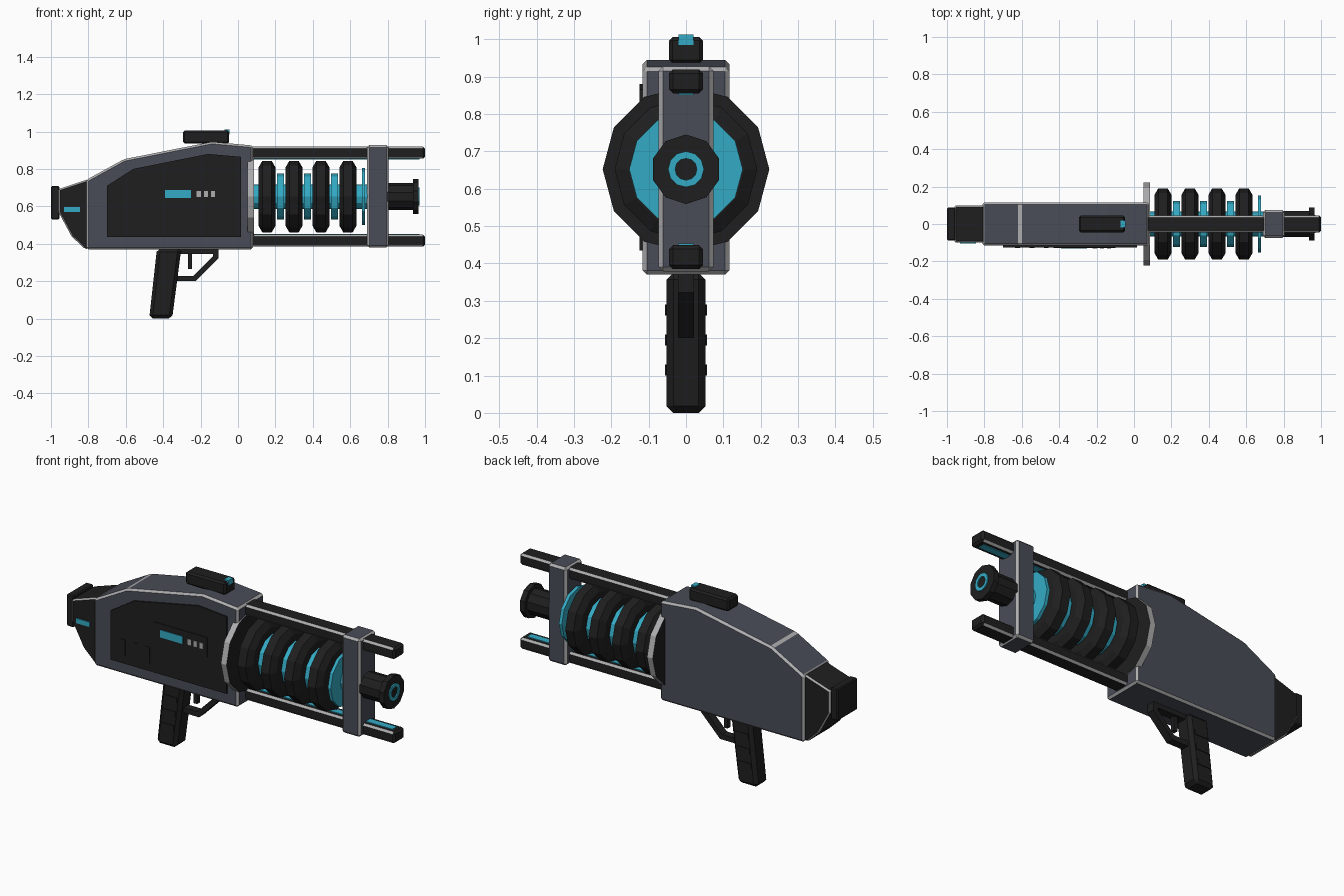
import bpy, bmesh, math

if "Cube" in bpy.data.objects:
    bpy.data.objects.remove(bpy.data.objects["Cube"])


def material(name, rgb):
    m = bpy.data.materials.new(name)
    m.diffuse_color = (*rgb, 1)
    m.use_nodes = True
    m.node_tree.nodes["Principled BSDF"].inputs["Base Color"].default_value = m.diffuse_color
    return m


SLATE = material("slate grey", (0.066, 0.073, 0.095))
BLACK = material("soft black", (0.0135, 0.0135, 0.0140))
CYAN = material("glow cyan", (0.034, 0.41, 0.56))
LIGHT = material("worn edge grey", (0.42, 0.42, 0.43))
ZC = 0.652  # height of the barrel axis


def finish(name, bm, mat, bevel=0, edge=None, limit=30, rule=None):
    """Chamfer sharp edges (optionally in a second colour) and make the object."""
    bmesh.ops.recalc_face_normals(bm, faces=bm.faces[:])
    if bevel:
        sharp = [e for e in bm.edges if e.calc_face_angle(0) > math.radians(limit)]
        bmesh.ops.bevel(bm, geom=sharp, offset=bevel, segments=1, profile=0.5,
                        affect='EDGES', material=1 if edge else 0)
        bm.normal_update()
    if rule:
        for f in bm.faces:
            f.material_index = rule(f)
    me = bpy.data.meshes.new(name)
    bm.to_mesh(me)
    bm.free()
    me.materials.append(mat)
    if edge:
        me.materials.append(edge)
    ob = bpy.data.objects.new(name, me)
    bpy.context.collection.objects.link(ob)
    return ob


def prism(name, pts, y0, y1, mat, **kw):
    """Side profile (x, z) extruded from y0 to y1."""
    bm = bmesh.new()
    a = [bm.verts.new((x, y0, z)) for x, z in pts]
    b = [bm.verts.new((x, y1, z)) for x, z in pts]
    n = len(pts)
    bm.faces.new(a)
    bm.faces.new(b[::-1])
    for i in range(n):
        j = (i + 1) % n
        bm.faces.new((a[i], b[i], b[j], a[j]))
    return finish(name, bm, mat, **kw)


def box(name, x0, x1, y0, y1, z0, z1, mat, **kw):
    return prism(name, [(x0, z0), (x1, z0), (x1, z1), (x0, z1)], y0, y1, mat, **kw)


def lathe(name, profile, n, mat, phase=0, closed=False, **kw):
    """Profile (x, radius) turned around the barrel axis."""
    bm = bmesh.new()
    rings = []
    for x, r in profile:
        rings.append([bm.verts.new((x, r * math.cos(phase + 2 * math.pi * k / n),
                                    ZC + r * math.sin(phase + 2 * math.pi * k / n)))
                      for k in range(n)])
    pairs = list(zip(rings, rings[1:]))
    if closed:
        pairs.append((rings[-1], rings[0]))
    else:
        bm.faces.new(rings[0])
        bm.faces.new(rings[-1])
    for p, q in pairs:
        for k in range(n):
            j = (k + 1) % n
            bm.faces.new((p[k], p[j], q[j], q[k]))
    return finish(name, bm, mat, **kw)


# Main housing
prism("housing", [(-0.81, 0.37), (0.08, 0.37), (0.08, 0.925), (-0.14, 0.945),
                  (-0.61, 0.852), (-0.81, 0.742)],
      -0.116, 0.116, SLATE, bevel=0.011, edge=LIGHT, limit=17)

# Front side panel with display and vents
prism("side_panel", [(-0.70, 0.435), (0.015, 0.435), (0.015, 0.865), (-0.16, 0.88),
                     (-0.56, 0.80), (-0.70, 0.71)], -0.125, -0.11, BLACK)
box("display_plate", -0.43, -0.10, -0.129, -0.12, 0.61, 0.72, BLACK)
box("display_screen", -0.39, -0.25, -0.132, -0.126, 0.645, 0.687, CYAN)
for i in range(3):
    x = -0.221 + 0.038 * i
    box(f"display_button_{i + 1}", x, x + 0.022, -0.132, -0.126, 0.65, 0.682, LIGHT)
    x = -0.635 + 0.077 * i
    box(f"vent_{i + 1}", x, x + 0.025, -0.129, -0.12, 0.48, 0.57, BLACK)

# Rear stock, end cap and marker light
prism("stock", [(-0.80, 0.373), (-0.80, 0.745), (-0.96, 0.692), (-0.96, 0.57),
                (-0.89, 0.44), (-0.82, 0.373)],
      -0.099, 0.099, BLACK, bevel=0.008, edge=LIGHT)
box("stock_cap", -1.0, -0.955, -0.088, 0.088, 0.53, 0.708, BLACK, bevel=0.006)
box("stock_light", -0.93, -0.845, -0.104, -0.097, 0.57, 0.597, CYAN)

# Top sight
box("sight", -0.295, -0.047, -0.046, 0.046, 0.935, 1.006, BLACK, bevel=0.01)
box("sight_light", -0.073, -0.045, -0.02, 0.02, 0.985, 1.012, CYAN)

# Collar disc with a light rim
lathe("collar", [(0.05, 0.223), (0.085, 0.223)], 12, BLACK, edge=LIGHT,
      rule=lambda f: int(abs(f.normal.x) < 0.5))

# Energy core, black coils and glowing spacers
lathe("core", [(0.07, 0.066), (0.70, 0.066)], 12, CYAN)
for i in range(4):
    x = 0.155 + 0.1443 * i
    lathe(f"coil_{i + 1}", [(x - 0.046, 0.155), (x - 0.025, 0.191),
                            (x + 0.025, 0.191), (x + 0.046, 0.155)], 12, BLACK)
    if i < 3:
        lathe(f"spacer_{i + 1}", [(x + 0.054, 0.123), (x + 0.09, 0.123)], 12, CYAN)
lathe("end_spacer", [(0.662, 0.152), (0.68, 0.152)], 12, CYAN)

# Upper and lower rails with light long edges and inner glow strips
for side, s in (("upper", 1), ("lower", -1)):
    za, zb = sorted((ZC + s * 0.203, ZC + s * 0.267))
    box(f"{side}_rail", 0.06, 1.0, -0.046, 0.046, za, zb, BLACK, bevel=0.011, edge=LIGHT,
        rule=lambda f: int(abs(f.normal.x) < 0.1 and abs(f.normal.y) > 0.2
                           and abs(f.normal.z) > 0.2))
    za, zb = sorted((ZC + s * 0.199, ZC + s * 0.207))
    box(f"{side}_glow_strip", 0.085, 0.97, -0.02, 0.02, za, zb, CYAN)

# Front bracket
box("front_bracket", 0.69, 0.805, -0.074, 0.074, 0.379, 0.927, SLATE,
    bevel=0.012, edge=LIGHT)

# Muzzle with flange and glow ring
lathe("muzzle", [(0.79, 0.072), (0.94, 0.072)], 10, BLACK, phase=math.pi / 2)
lathe("muzzle_flange", [(0.935, 0.093), (0.965, 0.093)], 10, BLACK, phase=math.pi / 2)
lathe("muzzle_ring", [(0.96, 0.048), (0.971, 0.048), (0.971, 0.029), (0.96, 0.029)],
      12, CYAN, closed=True)

# Grip with ribs
prism("grip", [(-0.475, 0.0), (-0.352, 0.0), (-0.303, 0.375), (-0.433, 0.375)],
      -0.052, 0.052, BLACK, bevel=0.018)
for i in range(3):
    z = 0.10 + 0.08 * i
    x = -0.413 + 0.12 * z
    box(f"grip_rib_{i + 1}", x - 0.04, x + 0.04, -0.056, 0.056, z, z + 0.03, BLACK)

# Trigger and guard
box("trigger", -0.266, -0.245, -0.012, 0.012, 0.265, 0.375, BLACK)
box("guard_mount", -0.33, -0.105, -0.022, 0.022, 0.345, 0.375, BLACK)
prism("trigger_guard", [(-0.105, 0.36), (-0.105, 0.322), (-0.226, 0.2), (-0.34, 0.2),
                        (-0.34, 0.228), (-0.238, 0.228), (-0.133, 0.334), (-0.133, 0.36)],
      -0.022, 0.022, BLACK)
